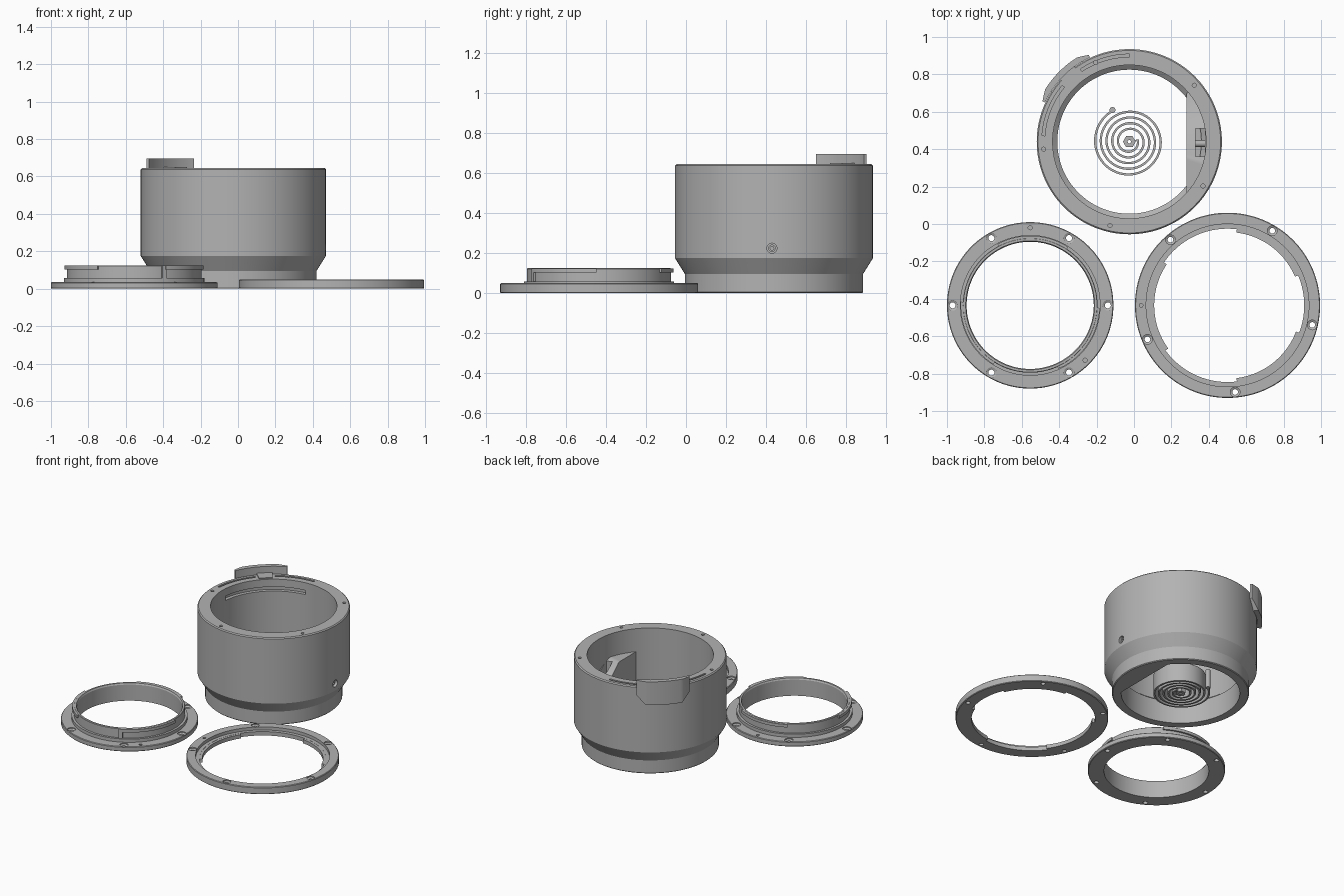
import bpy, bmesh
from math import radians, cos, sin, tan, pi

old = bpy.data.objects.get("Cube")
if old:
    bpy.data.objects.remove(old, do_unlink=True)

grey = bpy.data.materials.new("plain grey")
grey.use_nodes = True
tone = (0.45, 0.45, 0.45, 1)
grey.diffuse_color = tone
grey.node_tree.nodes["Principled BSDF"].inputs["Base Color"].default_value = tone


def finish(name, bm, origin):
    bmesh.ops.remove_doubles(bm, verts=bm.verts, dist=1e-5)
    bmesh.ops.recalc_face_normals(bm, faces=bm.faces)
    mesh = bpy.data.meshes.new(name)
    bm.to_mesh(mesh)
    bm.free()
    mesh.materials.append(grey)
    obj = bpy.data.objects.new(name, mesh)
    obj.location = origin
    bpy.context.collection.objects.link(obj)
    return obj


def lathe(name, origin, profile, steps=128):
    """Revolve a closed (radius, z) profile."""
    bm = bmesh.new()
    rings = []
    for i in range(steps):
        a = 2 * pi * i / steps
        rings.append([bm.verts.new((r * cos(a), r * sin(a), z)) for r, z in profile])
    n = len(profile)
    for i in range(steps):
        p, q = rings[i], rings[(i + 1) % steps]
        for j in range(n):
            k = (j + 1) % n
            if profile[j][0] or profile[k][0]:
                quad = [p[j], q[j], q[k], p[k]]
                bm.faces.new(quad)
    return finish(name, bm, origin)


def band(name, origin, start, end, inner, outer, low, high, steps=32):
    """Curved bar; each limit is a number or a function of the angle."""
    value = lambda f, a: f(a) if callable(f) else f
    bm = bmesh.new()
    sections = []
    for i in range(steps + 1):
        a = radians(start + (end - start) * i / steps)
        r0, r1, z0, z1 = (value(f, a) for f in (inner, outer, low, high))
        corners = ((r0, z0), (r1, z0), (r1, z1), (r0, z1))
        sections.append([bm.verts.new((r * cos(a), r * sin(a), z)) for r, z in corners])
    for p, q in zip(sections, sections[1:]):
        for j in range(4):
            k = (j + 1) % 4
            bm.faces.new((p[j], q[j], q[k], p[k]))
    bm.faces.new(sections[0])
    bm.faces.new(sections[-1])
    return finish(name, bm, origin)


def box(name, low, high):
    bm = bmesh.new()
    bmesh.ops.create_cube(bm, size=1)
    for v in bm.verts:
        v.co = [l if c < 0 else h for c, l, h in zip(v.co, low, high)]
    return finish(name, bm, (0, 0, 0))


def cut(target, cutter):
    cutter.hide_render = True
    bpy.context.view_layer.objects.active = target
    mod = target.modifiers.new("cut", "BOOLEAN")
    mod.operation = "DIFFERENCE"
    mod.solver = "EXACT"
    mod.object = cutter
    bpy.ops.object.modifier_apply(modifier=mod.name)
    bpy.data.objects.remove(cutter, do_unlink=True)


def polar(origin, radius, degrees):
    a = radians(degrees)
    return (origin[0] + radius * cos(a), origin[1] + radius * sin(a), 0)


def drill(target, origin, radius, angles, profile):
    for d in angles:
        cut(target, lathe("drill_cutter", polar(origin, radius, d), profile, 24))


def bore(r, low, high):
    return [(0, low), (r, low), (r, high), (0, high)]


def countersink(r, wide, floor):
    return [(0, -0.1), (r, -0.1), (r, floor), (wide, floor + 0.006), (wide, 0.2), (0, 0.2)]


# Barrel housing with tapered foot
hub = (-0.025, 0.44, 0)
barrel = lathe("barrel", hub, [
    (0.385, 0), (0.44, 0), (0.445, 0.005), (0.445, 0.095), (0.495, 0.175),
    (0.495, 0.638), (0.488, 0.645), (0.41, 0.645), (0.41, 0.18), (0.385, 0.16)])
drill(barrel, hub, 0.46, [41 + 72 * i for i in range(5)], bore(0.011, 0.56, 0.7))
for a, b in ((90, 124), (140, 176)):
    cut(barrel, band("slot_cutter", hub, a, b, 0.453, 0.468, 0.61, 0.7))
cut(barrel, band("inner_slot_cutter", hub, 95, 175, 0.39, 0.435, 0.56, 0.59))

# Side screw hole
side_hole = lathe("side_hole_cutter", (0.38, 0.43, 0.225), bore(0.025, 0, 0.2), 32)
side_hole.rotation_euler.y = pi / 2
cut(barrel, side_hole)
screw = lathe("side_screw", (0.32, 0.43, 0.225),
              [(0.009, 0), (0.018, 0), (0.018, 0.135), (0.009, 0.135)], 32)
screw.rotation_euler.y = pi / 2


# Inner block with flat chord face and sloping top
def block_top(a):
    y = 0.305 * tan(a)
    return 0.48 - 0.9 * max(0, y + 0.08)


block = band("inner_block", hub, -42, 42, lambda a: 0.305 / cos(a), 0.425, 0, block_top, 48)
cut(block, box("pocket_cutter", (0.33, 0.36, 0.15), (0.38, 0.51, 0.7)))

# Sliding latch on the rim
def off(a):
    return max(0, abs(a - radians(135)) - radians(13)) / radians(7)


band("latch_grip", hub, 115, 155, 0.497, lambda a: 0.53 - 0.018 * off(a),
     lambda a: 0.53 + 0.06 * off(a), 0.697, 40)
band("latch_arm", hub, 126, 138, 0.42, 0.5, 0.64, 0.652)

# Flat spiral spring, winding outwards clockwise
turns, last = 4.7, 118
first = last + 360 * turns


def coil(side):
    return lambda a: 0.045 + 0.143 * (radians(first) - a) / radians(first - last) + side


band("spiral_spring", hub, first, last, coil(-0.006), coil(0.006), 0, 0.13, 300)
lathe("spring_end", polar(hub, 0.192, last), bore(0.016, 0, 0.13), 24)
lathe("spring_hub", hub, [(0.01, 0), (0.034, 0), (0.034, 0.13), (0.01, 0.13)], 6)
band("spring_hub_link", hub, first - 6, first + 6, 0.025, 0.05, 0, 0.13, 4)

# Small stepped mount ring with outward lugs
small = (-0.555, -0.435, 0)
ring = lathe("small_mount_ring", small, [
    (0.34, 0), (0.441, 0), (0.445, 0.004), (0.445, 0.031), (0.441, 0.035),
    (0.376, 0.035), (0.376, 0.058), (0.36, 0.058), (0.36, 0.122),
    (0.357, 0.125), (0.345, 0.125), (0.34, 0.115)])
drill(ring, small, 0.415, range(0, 360, 60), countersink(0.016, 0.028, 0.022))
drill(ring, small, 0.415, [90, 315], bore(0.011, 0.01, 0.1))
for d in (57, 177, 297):
    band("small_ring_lug", small, d, d + 61, 0.35, 0.372, 0.103, 0.124)
band("small_ring_stop", small, 294, 298, 0.35, 0.37, 0.058, 0.124, 4)

# Large flat mount ring with inward lugs
large = (0.5, -0.435, 0)
plate = lathe("large_mount_ring", large, [
    (0.41, 0), (0.491, 0), (0.495, 0.004), (0.495, 0.046), (0.491, 0.05),
    (0.435, 0.05), (0.435, 0.028), (0.41, 0.028)])
drill(plate, large, 0.465, [59 + 72 * i for i in range(5)], countersink(0.015, 0.026, 0.036))
drill(plate, large, 0.462, [180], bore(0.01, 0.02, 0.1))
for a, b in ((23, 83), (146, 216), (277, 339)):
    band("large_ring_lug", large, a, b, 0.392, 0.42, 0, 0.027)

# Smooth curved walls, keep edges crisp
for obj in bpy.context.collection.objects:
    if obj.type == "MESH" and grey.name in obj.data.materials:
        bpy.ops.object.select_all(action="DESELECT")
        obj.select_set(True)
        bpy.context.view_layer.objects.active = obj
        bpy.ops.object.shade_smooth_by_angle(angle=radians(25))
